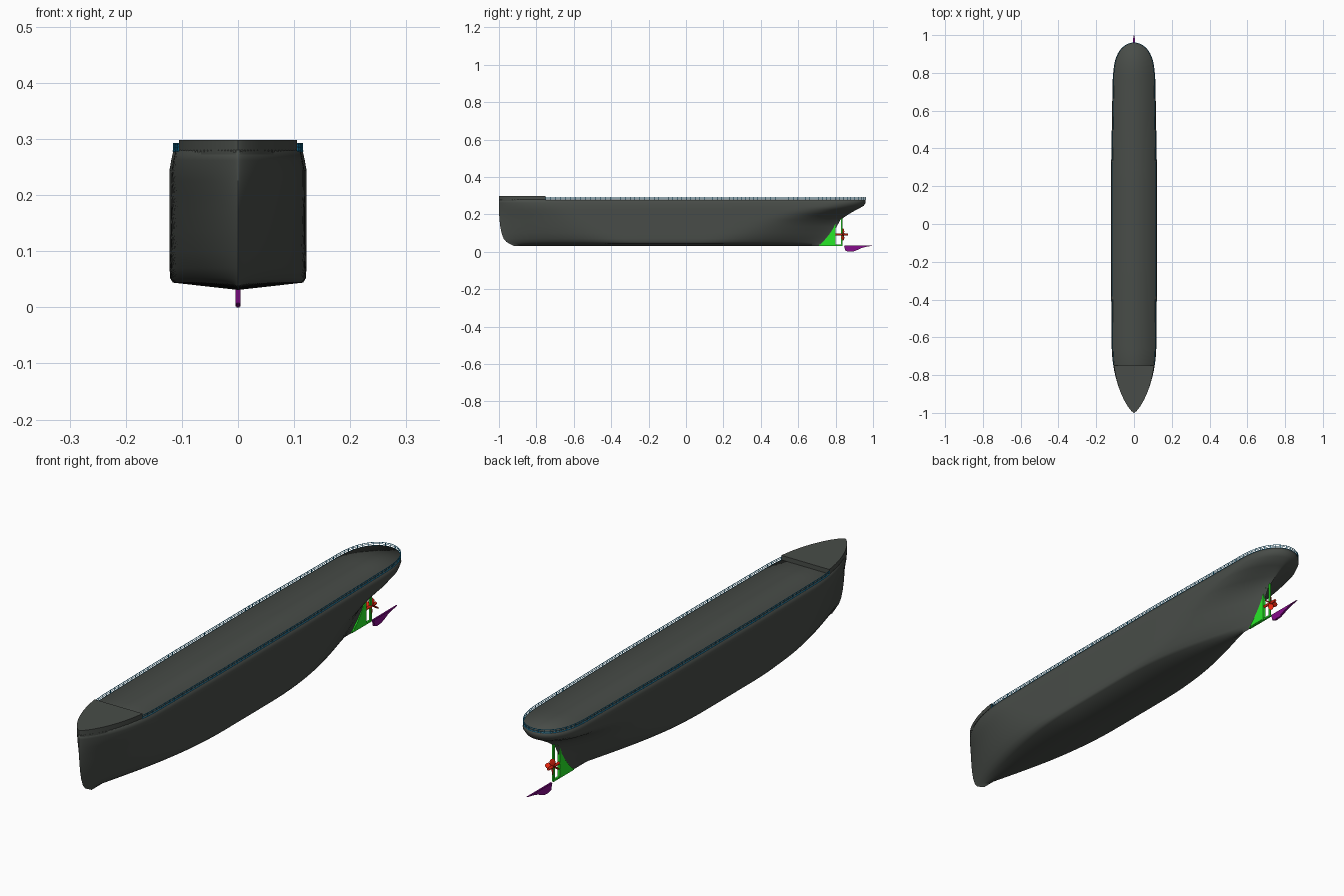
import bpy, bmesh, math
from mathutils import Matrix, Vector

if "Cube" in bpy.data.objects:
    bpy.data.objects.remove(bpy.data.objects["Cube"])


def material(name, rgb):
    m = bpy.data.materials.new(name)
    m.diffuse_color = (*rgb, 1)
    m.use_nodes = True
    m.node_tree.nodes["Principled BSDF"].inputs["Base Color"].default_value = m.diffuse_color
    return m


GREY = material("hull grey", (0.065, 0.073, 0.065))
BLUE = material("rail blue", (0.01, 0.28, 0.55))
GREEN = material("stern frame green", (0.02, 0.8, 0.02))
RED = material("propeller red", (0.8, 0.02, 0.005))
PURPLE = material("rudder purple", (0.24, 0.004, 0.26))


def finish(name, bm, mat, angle=35):
    bmesh.ops.remove_doubles(bm, verts=bm.verts, dist=1e-5)
    bmesh.ops.recalc_face_normals(bm, faces=bm.faces)
    me = bpy.data.meshes.new(name)
    bm.to_mesh(me)
    bm.free()
    ob = bpy.data.objects.new(name, me)
    bpy.context.collection.objects.link(ob)
    me.materials.append(mat)
    bpy.ops.object.select_all(action='DESELECT')
    ob.select_set(True)
    bpy.context.view_layer.objects.active = ob
    bpy.ops.object.shade_smooth_by_angle(angle=math.radians(angle))
    return ob


def plate(name, pts, half, mat, bevel=0.0):
    """Side profile in (y, z), extruded across x."""
    bm = bmesh.new()
    f = bm.faces.new([bm.verts.new((-half, y, z)) for y, z in pts])
    r = bmesh.ops.extrude_face_region(bm, geom=[f])
    vs = [v for v in r["geom"] if isinstance(v, bmesh.types.BMVert)]
    bmesh.ops.translate(bm, verts=vs, vec=(2 * half, 0, 0))
    if bevel:
        bmesh.ops.bevel(bm, geom=list(bm.edges), offset=bevel, segments=2, affect='EDGES')
    return finish(name, bm, mat)


def rod(bm, a, b, r, sides=8):
    a, b = Vector(a), Vector(b)
    rot = (b - a).to_track_quat('Z', 'Y').to_matrix().to_4x4()
    bmesh.ops.create_cone(bm, cap_ends=True, segments=sides, radius1=r, radius2=r,
                          depth=(b - a).length, matrix=Matrix.Translation((a + b) / 2) @ rot)


# Hull waterlines: z, bow y, stern y, half width, entry length, entry power, run length, run power
LEVELS = [
    (0.280, -1.000, 0.960, 0.115, 0.33, 0.75, 0.22, 0.50),
    (0.262, -1.000, 0.960, 0.119, 0.34, 0.77, 0.22, 0.50),
    (0.245, -1.000, 0.950, 0.122, 0.35, 0.80, 0.24, 0.55),
    (0.225, -1.000, 0.912, 0.122, 0.37, 0.84, 0.29, 0.65),
    (0.200, -0.999, 0.868, 0.122, 0.40, 0.90, 0.36, 0.85),
    (0.170, -0.997, 0.825, 0.122, 0.44, 0.95, 0.43, 1.05),
    (0.135, -0.993, 0.806, 0.122, 0.48, 1.00, 0.50, 1.15),
    (0.100, -0.986, 0.785, 0.122, 0.53, 1.05, 0.56, 1.20),
    (0.070, -0.975, 0.757, 0.122, 0.58, 1.10, 0.62, 1.25),
    (0.052, -0.960, 0.735, 0.121, 0.64, 1.15, 0.67, 1.30),
    (0.044, -0.945, 0.725, 0.116, 0.68, 1.20, 0.70, 1.30),
    (0.031, -0.920, 0.715, 0.000, 0.68, 1.00, 0.70, 1.00),
]


def half_width(level, y):
    z, yb, ys, w, le, pe, lr, pr = level
    u = min(max((y - yb) / le, 0), 1)
    v = min(max((ys - y) / lr, 0), 1)
    taper = 1 - (0.07 if y > 0 else 0.04) * min(max((abs(y) - 0.25) / 0.5, 0), 1)
    blunt = 3 if z > 0.21 else 2.2
    return w * taper * (1 - (1 - u) ** 2) ** pe * (1 - (1 - v) ** blunt) ** pr


# Hull: stations lofted through the waterlines, closed by the deck
bm = bmesh.new()
N, rings = 90, []
for j in range(N + 1):
    c = math.cos(math.pi * j / N)
    right = []
    for lv in LEVELS:
        y = (lv[1] + lv[2]) / 2 - (lv[2] - lv[1]) / 2 * c
        right.append((half_width(lv, y), y, lv[0]))
    left = [(-x, y, z) for x, y, z in right[-2::-1]]
    rings.append([bm.verts.new(p) for p in right + left])
for a, b in zip(rings, rings[1:]):
    for i in range(len(a)):
        k = (i + 1) % len(a)
        bm.faces.new((a[i], a[k], b[k], b[i]))
finish("hull", bm, GREY, 100)

# Raised forecastle following the deck edge
DECK = LEVELS[0]
FC = -0.75
bm = bmesh.new()
ys = [-1 + (FC + 1) * (i / 24) ** 1.5 for i in range(25)]
rows = []
for y in ys:
    w = half_width(DECK, y)
    rows.append([bm.verts.new(p) for p in
                 ((w, y, 0.272), (w, y, 0.298), (-w, y, 0.298), (-w, y, 0.272))])
for a, b in zip(rows, rows[1:]):
    for i in range(4):
        bm.faces.new((a[i], a[(i + 1) % 4], b[(i + 1) % 4], b[i]))
bm.faces.new(rows[-1])
finish("forecastle", bm, GREY)

# Railing: outline resampled evenly around the stern, then bars and posts
side = [FC + (0.96 - FC) * math.sin(math.pi / 2 * i / 300) for i in range(301)]
path = [Vector((half_width(DECK, y), y, 0)) for y in side]
path[-1].x = 0
path += [Vector((-p.x, p.y, 0)) for p in path[-2::-1]]
even, run = [path[0]], 0
for p, q in zip(path, path[1:]):
    run += (q - p).length
    if run >= 0.02:
        even.append(q)
        run = 0
bm = bmesh.new()
for p in even:
    rod(bm, p + Vector((0, 0, 0.277)), p + Vector((0, 0, 0.292)), 0.0011, 6)
for z, r in ((0.279, 0.0016), (0.2855, 0.001), (0.2915, 0.0013)):
    for p, q in zip(even, even[1:]):
        rod(bm, (p.x, p.y, z), (q.x, q.y, z), r, 6)
finish("deck_railing", bm, BLUE)

# Stern frame: deadwood, post and shoe
plate("deadwood", [(0.712, 0.034), (0.80, 0.034), (0.80, 0.155), (0.822, 0.175),
                   (0.80, 0.178), (0.79, 0.13), (0.765, 0.092), (0.74, 0.062)], 0.006, GREEN, 0.001)
plate("stern_post", [(0.828, 0.034), (0.837, 0.034), (0.837, 0.195), (0.828, 0.195)], 0.0035, GREEN)
plate("keel_shoe", [(0.71, 0.032), (0.837, 0.032), (0.837, 0.039), (0.71, 0.039)], 0.004, GREEN)

# Propeller: shaft hub and four twisted blades
HUB = Vector((0, 0.839, 0.092))
bm = bmesh.new()
rod(bm, (0, 0.795, HUB.z), (0, 0.866, HUB.z), 0.0055, 12)
for k in range(4):
    spin = Matrix.Translation(HUB) @ Matrix.Rotation(k * math.pi / 2, 4, 'Y')
    twist = Matrix.Rotation(math.radians(42), 4, 'Z')
    bmesh.ops.create_uvsphere(bm, u_segments=12, v_segments=8, radius=1, matrix=spin @ twist
                              @ Matrix.Translation((0, 0, 0.017)) @ Matrix.Diagonal((0.011, 0.002, 0.015, 1)))
finish("propeller", bm, RED)

# Rudder lying below the stern
plate("rudder", [(0.845, 0.033), (1.0, 0.033), (0.965, 0.027), (0.935, 0.019), (0.915, 0.009),
                 (0.895, 0.002), (0.87, 0.0), (0.852, 0.006)], 0.0045, PURPLE, 0.0015)
